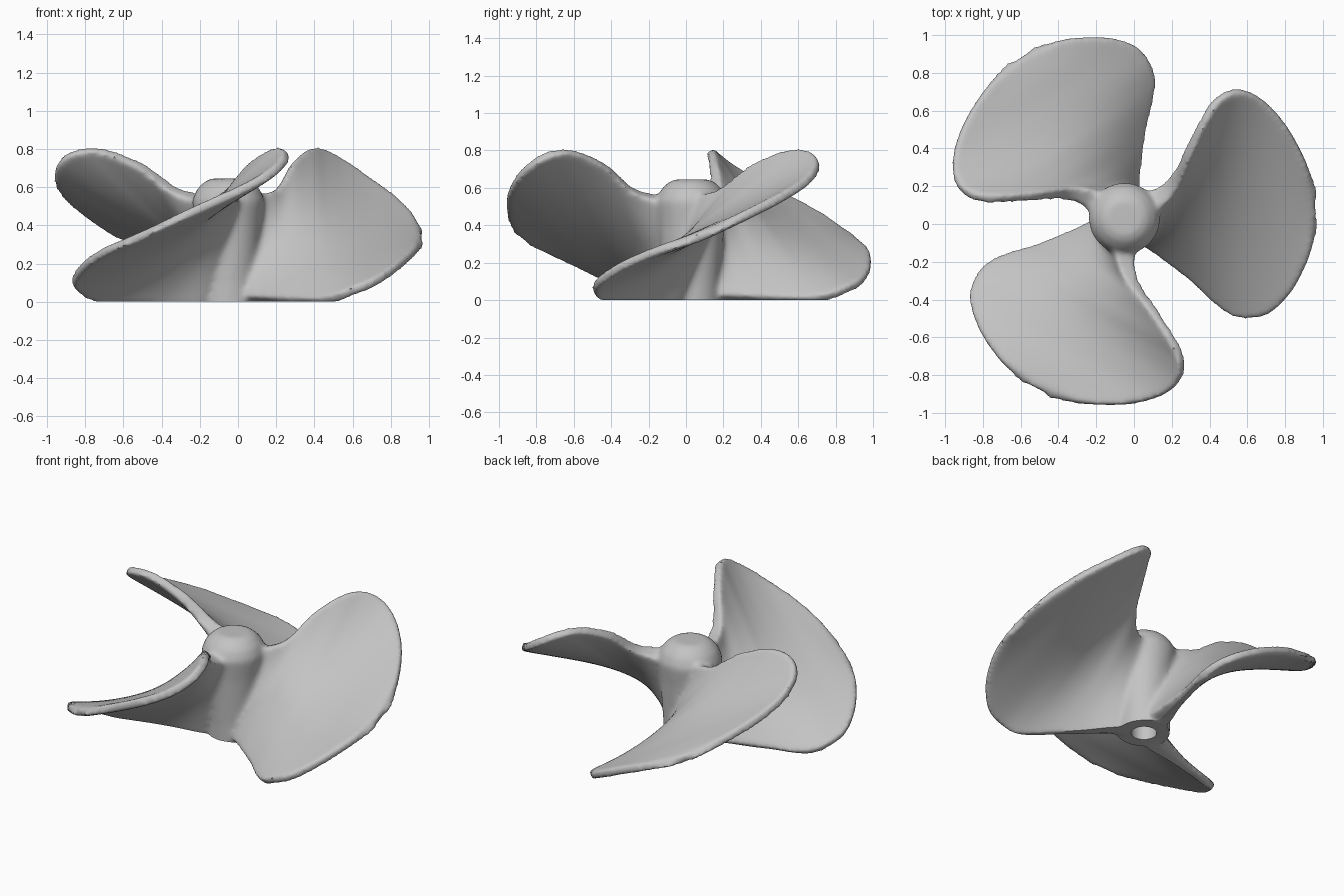
import bpy, bmesh, math
from mathutils import Vector, Matrix
from mathutils.geometry import interpolate_bezier

if "Cube" in bpy.data.objects:
    bpy.data.objects.remove(bpy.data.objects["Cube"], do_unlink=True)

CENTRE = Vector((-0.05, 0.03, 0))
metal = bpy.data.materials.new("grey metal")
metal.use_nodes = True
GREY = (0.55, 0.55, 0.55, 1)
metal.diffuse_color = GREY
metal.node_tree.nodes["Principled BSDF"].inputs["Base Color"].default_value = GREY

# Blade edges from hub to tip, in hub coordinates
LEADING = [(.08, .06, .54), (.19, .12, .56), (.26, .20, .60), (.33, .35, .72), (.42, .53, .795),
           (.50, .64, .785), (.60, .68, .73), (.72, .635, .65), (.85, .50, .56), (.96, .30, .46),
           (1.01, .12, .38)]
TRAILING = [(.08, -.06, 0), (.17, -.14, 0), (.27, -.24, 0), (.38, -.34, 0), (.48, -.44, 0),
            (.56, -.50, .015), (.65, -.525, .05), (.77, -.50, .10), (.89, -.38, .18), (.98, -.20, .26),
            (1.015, -.03, .32)]


def smooth_path(points, steps=6):
    """Smooth curve through the points."""
    p = [Vector(q) for q in points]
    p = [2 * p[0] - p[1]] + p + [2 * p[-1] - p[-2]]
    out = []
    for a, b, c, d in zip(p, p[1:], p[2:], p[3:]):
        out += interpolate_bezier(b, b + (c - a) / 6, c - (d - b) / 6, c, steps + 1)[:-1]
    return out + [p[-2]]


def apply_modifiers(ob):
    bpy.context.view_layer.objects.active = ob
    for m in list(ob.modifiers):
        bpy.ops.object.modifier_apply(modifier=m.name)


def add_object(name, bm):
    bmesh.ops.recalc_face_normals(bm, faces=bm.faces)
    me = bpy.data.meshes.new(name)
    bm.to_mesh(me)
    bm.free()
    ob = bpy.data.objects.new(name, me)
    bpy.context.collection.objects.link(ob)
    return ob


def lathe(name, profile, sides=64):
    """Solid turned around the hub axis."""
    bm = bmesh.new()
    rings = []
    for r, z in profile:
        rings.append([bm.verts.new(CENTRE + Vector((r * math.cos(a), r * math.sin(a), z)))
                      for a in (i * math.tau / sides for i in range(sides))])
    for low, high in zip(rings, rings[1:]):
        for i in range(sides):
            j = (i + 1) % sides
            bm.faces.new((low[i], low[j], high[j], high[i]))
    bm.faces.new(rings[0])
    bm.faces.new(rings[-1])
    return add_object(name, bm)


def make_blade(angle, chord=28):
    """Cupped, twisted sheet thickened towards the root."""
    turn = Matrix.Rotation(angle, 3, 'Z')
    bm = bmesh.new()
    rows, weights = [], []
    for lead, trail in zip(smooth_path(LEADING), smooth_path(TRAILING)):
        row = []
        for i in range(chord + 1):
            t = i / chord
            p = trail.lerp(lead, t)
            p.z -= 0.06 * t * (1 - t)
            row.append(bm.verts.new(turn @ p + CENTRE))
            weights.append(0.42 + 0.58 * max(0, 1 - (p.x - 0.15) / 0.3) ** 2 if p.x > 0.15 else 1)
        rows.append(row)
    for a, b in zip(rows, rows[1:]):
        for i in range(chord):
            bm.faces.new((a[i], a[i + 1], b[i + 1], b[i]))
    ob = add_object("blade", bm)
    group = ob.vertex_groups.new(name="thickness")
    for i, w in enumerate(weights):
        group.add([i], w, 'REPLACE')
    solid = ob.modifiers.new("thickness", 'SOLIDIFY')
    solid.thickness = 0.125
    solid.offset = 0
    solid.vertex_group = group.name
    apply_modifiers(ob)
    return ob


# Hub with domed cap, plus three blades, fused into one casting
hub = lathe("propeller", [(.15, -.06), (.155, .1), (.175, .4), (.19, .53), (.165, .59),
                          (.125, .63), (.09, .645)])
blades = [make_blade(k * math.tau / 3) for k in range(3)]
bpy.ops.object.select_all(action='DESELECT')
for ob in blades + [hub]:
    ob.select_set(True)
bpy.context.view_layer.objects.active = hub
bpy.ops.object.join()

fuse = hub.modifiers.new("fuse", 'REMESH')
fuse.mode = 'VOXEL'
fuse.voxel_size = 0.014
soften = hub.modifiers.new("soften", 'SMOOTH')
soften.factor = 0.5
soften.iterations = 14
apply_modifiers(hub)

# Flat underside
bm = bmesh.new()
bm.from_mesh(hub.data)
cut = bmesh.ops.bisect_plane(bm, geom=bm.verts[:] + bm.edges[:] + bm.faces[:], plane_co=(0, 0, 0),
                             plane_no=(0, 0, -1), clear_outer=True)
bmesh.ops.holes_fill(bm, edges=[e for e in bm.edges if e.is_boundary], sides=0)
bmesh.ops.recalc_face_normals(bm, faces=bm.faces)
bm.to_mesh(hub.data)
bm.free()

# Shaft bore, closed at the top
bore = lathe("bore_cutter", [(.075, -.2), (.075, .45)])
drill = hub.modifiers.new("bore", 'BOOLEAN')
drill.operation = 'DIFFERENCE'
drill.object = bore
apply_modifiers(hub)
bpy.data.objects.remove(bore, do_unlink=True)

hub.data.materials.clear()
hub.data.materials.append(metal)
bpy.ops.object.select_all(action='DESELECT')
hub.select_set(True)
bpy.context.view_layer.objects.active = hub
bpy.ops.object.shade_smooth_by_angle(angle=math.radians(40))
